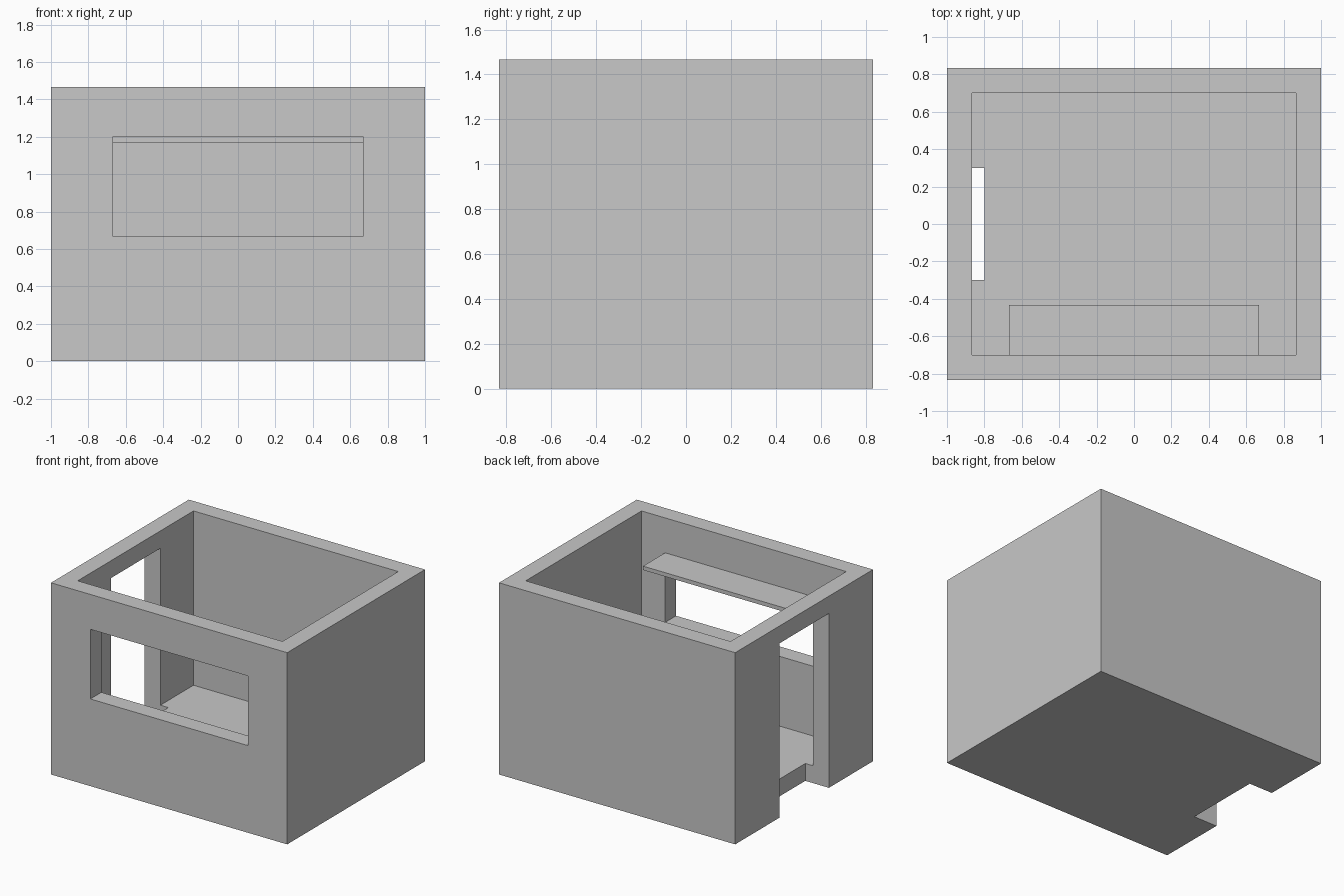
import bpy
import bmesh
from mathutils import Vector

default = bpy.data.objects.get("Cube")
if default:
    bpy.data.objects.remove(default, do_unlink=True)

# Single plain grey
grey = bpy.data.materials.new("plain_grey")
grey.use_nodes = True
colour = (0.58, 0.58, 0.58, 1.0)
grey.diffuse_color = colour
grey.node_tree.nodes["Principled BSDF"].inputs["Base Color"].default_value = colour


def box(name, low, high):
    """Axis-aligned box between two opposite corners."""
    low, high = Vector(low), Vector(high)
    bm = bmesh.new()
    bmesh.ops.create_cube(bm, size=1)
    for v in bm.verts:
        v.co = (low + high) / 2 + v.co * (high - low)
    mesh = bpy.data.meshes.new(name)
    bm.to_mesh(mesh)
    bm.free()
    mesh.materials.append(grey)
    obj = bpy.data.objects.new(name, mesh)
    bpy.context.collection.objects.link(obj)
    return obj


def carve(target, cutters):
    """Cut each box out of the target, then discard the cutters."""
    for cutter in cutters:
        cutter.hide_render = True
        mod = target.modifiers.new(cutter.name, 'BOOLEAN')
        mod.operation = 'DIFFERENCE'
        mod.solver = 'EXACT'
        mod.object = cutter
    graph = bpy.context.evaluated_depsgraph_get()
    result = bpy.data.meshes.new_from_object(target.evaluated_get(graph))
    target.modifiers.clear()
    target.data = result
    for cutter in cutters:
        bpy.data.objects.remove(cutter, do_unlink=True)


W, D, H = 1.0, 0.833, 1.467      # half width, half depth, height
T = 0.133                        # wall and floor thickness
WINDOW = 0.667                   # half width of the window
SILL, HEAD = 0.667, 1.2          # window bottom and top

# Open-topped room with a doorway notched into the floor and a wide window
room = box("room_walls_and_floor", (-W, -D, 0), (W, D, H))
carve(room, [
    box("interior_cutter", (-W + T, -D + T, T), (W - T, D - T, H + 1)),
    box("doorway_cutter", (-W - 1, -0.3, -1), (-0.8, 0.3, H - T)),
    box("window_cutter", (-WINDOW, -D - 1, SILL), (WINDOW, -D + T + 0.1, HEAD)),
])

# Thin shelf inside, level with the top of the window
box("window_shelf", (-WINDOW, -D + T, HEAD - 0.03), (WINDOW, -0.433, HEAD))
